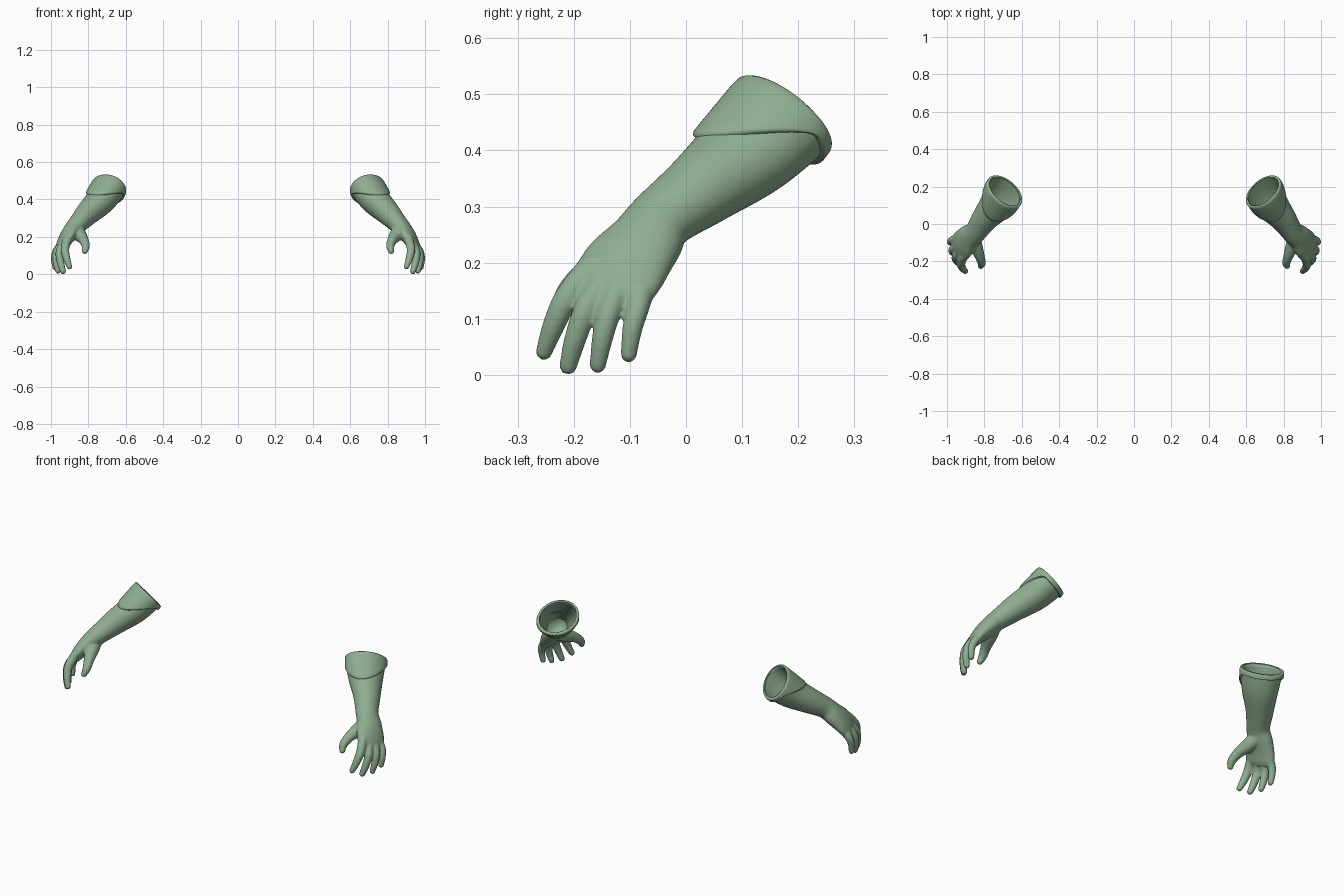
import bpy, bmesh, math
from mathutils import Vector as V

if "Cube" in bpy.data.objects:
    bpy.data.objects.remove(bpy.data.objects["Cube"])

green = bpy.data.materials.new("sage green")
green.diffuse_color = (0.28, 0.42, 0.29, 1)
green.use_nodes = True
green.node_tree.nodes["Principled BSDF"].inputs["Base Color"].default_value = green.diffuse_color

AXIS = V((-0.41, 0.635, 0.658)).normalized()   # wrist towards cuff
RIM = V((0.69, 0.175, 0.465))                  # centre of the cuff opening
ARM_W, HAND_W = V((0.6, 0.75, -0.3)), V((0.35, 0.9, -0.25))


def spline(rows, steps):
    """Smooth interpolation through rows of equal length."""
    out, n = [], len(rows)
    for i in range(n - 1):
        p = [rows[max(0, min(n - 1, i + k))] for k in (-1, 0, 1, 2)]
        for j in range(steps):
            t = j / steps
            out.append([0.5 * (2 * b + (c - a) * t + (2 * a - 5 * b + 4 * c - d) * t * t
                               + (3 * b - a - 3 * c + d) * t ** 3) for a, b, c, d in zip(*p)])
    return out + [list(rows[-1])]


def skin(bm, rings, cap_start=True, cap_end=True):
    """Bridge rings of points and close the chosen ends."""
    vs = [[bm.verts.new(p) for p in r] for r in rings]
    n, faces = len(vs[0]), []
    for r0, r1 in zip(vs, vs[1:]):
        for i in range(n):
            faces.append(bm.faces.new((r0[i], r0[(i + 1) % n], r1[(i + 1) % n], r1[i])))
    if cap_start:
        faces.append(bm.faces.new(vs[0][::-1]))
    if cap_end:
        faces.append(bm.faces.new(vs[-1]))
    bmesh.ops.recalc_face_normals(bm, faces=faces)


def tube(rows, steps=6, n=32, shrink=0.0):
    """Elliptical rings along rows of x, y, z, half width, half thickness, hand blend."""
    rows = spline(rows, steps)
    pts, rings = [V(r[:3]) for r in rows], []
    for i, r in enumerate(rows):
        t = (pts[min(i + 1, len(pts) - 1)] - pts[max(i - 1, 0)]).normalized()
        w = ARM_W.lerp(HAND_W, r[5])
        w = (w - t * w.dot(t)).normalized()
        b = t.cross(w)
        rings.append([pts[i] + w * ((r[3] - shrink) * math.cos(a)) + b * ((r[4] - shrink) * math.sin(a))
                      for a in (2 * math.pi * k / n for k in range(n))])
    return rings


def finish(bm, name):
    me = bpy.data.meshes.new(name)
    bm.to_mesh(me)
    bm.free()
    ob = bpy.data.objects.new(name, me)
    bpy.context.collection.objects.link(ob)
    me.materials.clear()
    me.materials.append(green)
    for f in me.polygons:
        f.use_smooth = True
    mod = ob.modifiers.new("pair", 'MIRROR')
    mod.use_mirror_merge = False
    return ob


# Forearm, wrist and palm sections
start, below = RIM + AXIS * 0.025, RIM - AXIS * 0.1
arm = [
    (*start, 0.111, 0.089, 0),
    (*below, 0.096, 0.079, 0),
    (0.798, 0.028, 0.332, 0.072, 0.066, 0.3),
    (0.848, -0.043, 0.278, 0.061, 0.053, 0.8),
    (0.885, -0.074, 0.236, 0.070, 0.047, 1),
    (0.914, -0.107, 0.196, 0.081, 0.039, 1),
    (0.936, -0.132, 0.156, 0.079, 0.029, 1),
    (0.943, -0.142, 0.136, 0.066, 0.018, 1),
]

# Fingers and thumb: x, y, z, radius
digits = [
    [(0.912, -0.172, 0.188, 0.025), (0.925, -0.213, 0.136, 0.023),
     (0.916, -0.237, 0.085, 0.020), (0.901, -0.253, 0.041, 0.015)],
    [(0.925, -0.143, 0.172, 0.025), (0.953, -0.176, 0.122, 0.022),
     (0.949, -0.197, 0.065, 0.020), (0.935, -0.210, 0.016, 0.016)],
    [(0.940, -0.115, 0.162, 0.025), (0.969, -0.136, 0.115, 0.022),
     (0.972, -0.149, 0.065, 0.019), (0.962, -0.157, 0.018, 0.015)],
    [(0.945, -0.078, 0.157, 0.024), (0.973, -0.086, 0.120, 0.021),
     (0.982, -0.096, 0.080, 0.018), (0.978, -0.102, 0.037, 0.015)],
    [(0.862, -0.070, 0.236, 0.040), (0.845, -0.118, 0.210, 0.036),
     (0.825, -0.172, 0.182, 0.027), (0.814, -0.208, 0.150, 0.022), (0.819, -0.225, 0.124, 0.016)],
]

bm = bmesh.new()
skin(bm, tube(arm))
for d in digits:
    skin(bm, tube([(x, y, z, r, r, 1) for x, y, z, r in d], 5, 16))
    for x, y, z, r in (d[0], d[-1]):
        ball = bmesh.ops.create_icosphere(bm, subdivisions=3, radius=r)
        bmesh.ops.translate(bm, vec=(x, y, z), verts=ball["verts"])

# Blend the hand into one skin, then open it at the cuff
me = bpy.data.meshes.new("blend")
bm.to_mesh(me)
bm.free()
src = bpy.data.objects.new("blend", me)
bpy.context.collection.objects.link(src)
rem = src.modifiers.new("fuse", 'REMESH')
rem.mode, rem.voxel_size = 'VOXEL', 0.0045
smo = src.modifiers.new("soften", 'SMOOTH')
smo.factor, smo.iterations = 0.5, 8
fused = bpy.data.meshes.new_from_object(src.evaluated_get(bpy.context.evaluated_depsgraph_get()))
bpy.data.objects.remove(src)
bm = bmesh.new()
bm.from_mesh(fused)
bmesh.ops.delete(bm, geom=[v for v in bm.verts if (v.co - RIM).dot(AXIS) > -0.004], context='VERTS')
finish(bm, "glove")

# Folded cuff: deep over the back of the arm, a narrow lip underneath
W = (ARM_W - AXIS * ARM_W.dot(AXIS)).normalized()
B = AXIS.cross(W)
profile = [(1, -0.004), (1, 0.007), (0.95, 0.010), (0.85, 0.010), (0.5, 0.008),
           (0.15, 0.006), (0.03, 0.004), (0, 0.000), (0, -0.006), (0.1, -0.010)]
N, rings = 64, []
for frac, off in profile:
    ring = []
    for k in range(N):
        c, s = math.cos(2 * math.pi * k / N), math.sin(2 * math.pi * k / N)
        rim = RIM + W * (0.115 * c) + B * (0.092 * s)
        depth = math.hypot(max(0, (rim.z - 0.437) / 0.66), 0.025)
        dist = frac * depth
        ra, rb = 0.109 - 0.12 * dist, 0.087 - 0.09 * dist
        ring.append(RIM - AXIS * dist + W * ((ra + off) * c) + B * ((rb + off) * s))
    rings.append(ring)
bm = bmesh.new()
skin(bm, rings, False, False)
finish(bm, "cuff")

# Inner lining, closed at the wrist
bm = bmesh.new()
skin(bm, tube([(*RIM, 0.109, 0.087, 0)] + arm[1:4], 6, 48, 0.008), False, True)
bmesh.ops.reverse_faces(bm, faces=bm.faces[:])
finish(bm, "lining")
